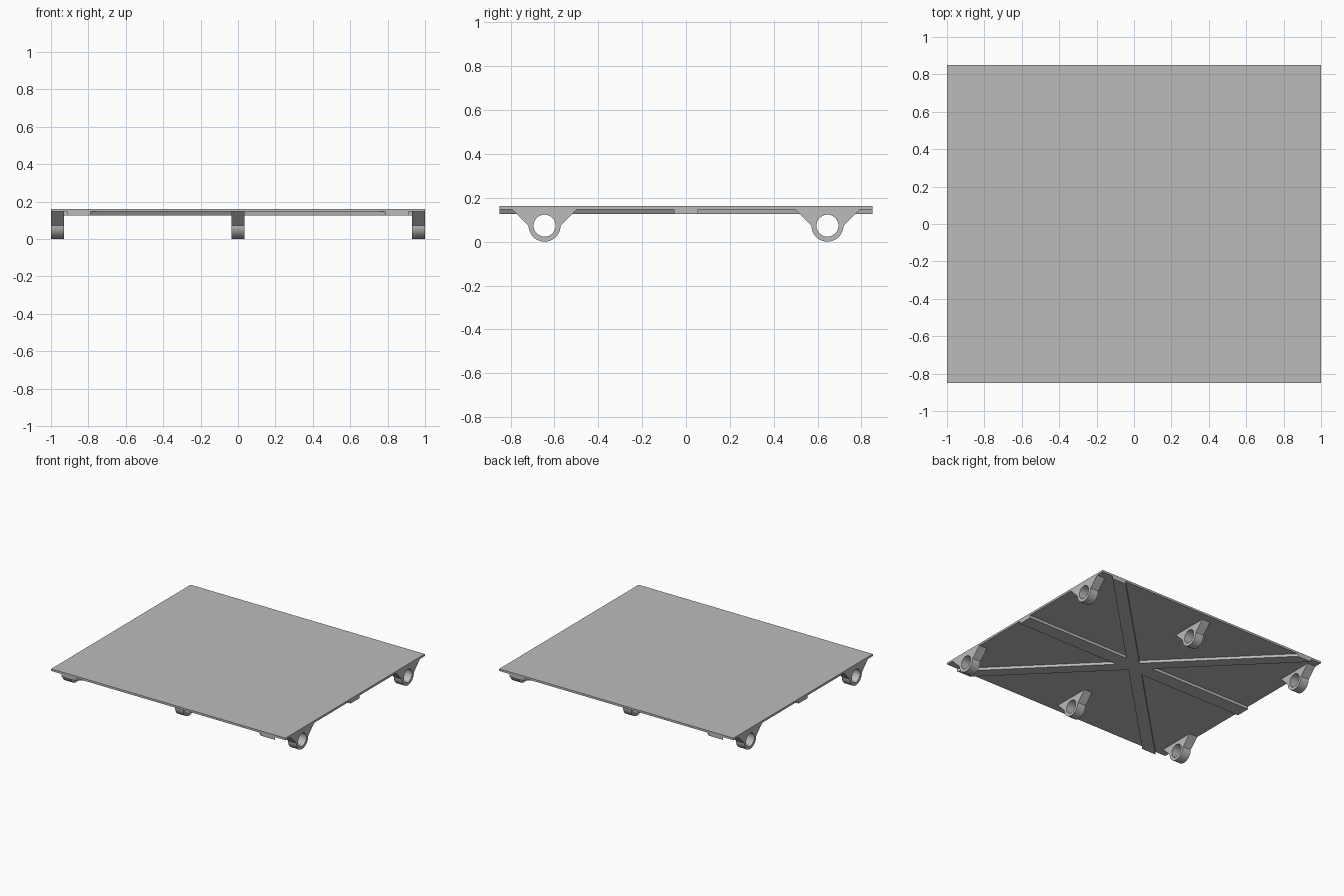
import bpy
import bmesh
from math import radians, cos, sin, pi
from mathutils import Vector
from mathutils.geometry import intersect_line_line

cube = bpy.data.objects.get("Cube")
if cube:
    bpy.data.objects.remove(cube, do_unlink=True)

grey = bpy.data.materials.new("plain grey")
grey.use_nodes = True
colour = (0.5, 0.5, 0.5, 1)
grey.diffuse_color = colour
grey.node_tree.nodes["Principled BSDF"].inputs["Base Color"].default_value = colour

HALF_X, HALF_Y = 1.0, 0.85
RIB_Z, PLATE_Z, TOP_Z = 0.125, 0.146, 0.162


def prism(name, loops, depth):
    """Fill closed loops (later loops are holes) and extrude along depth."""
    bm = bmesh.new()
    edges = []
    for loop in loops:
        vs = [bm.verts.new(p) for p in loop]
        edges += [bm.edges.new((a, b)) for a, b in zip(vs, vs[1:] + vs[:1])]
    bmesh.ops.triangle_fill(bm, edges=edges, use_beauty=True)
    out = bmesh.ops.extrude_face_region(bm, geom=bm.faces[:], use_keep_orig=True)
    bmesh.ops.translate(bm, vec=depth,
                        verts=[g for g in out["geom"] if isinstance(g, bmesh.types.BMVert)])
    bmesh.ops.recalc_face_normals(bm, faces=bm.faces[:])
    mesh = bpy.data.meshes.new(name)
    bm.to_mesh(mesh)
    bm.free()
    mesh.materials.append(grey)
    obj = bpy.data.objects.new(name, mesh)
    bpy.context.collection.objects.link(obj)
    return obj


# Deck plate
corners = [(-HALF_X, -HALF_Y), (HALF_X, -HALF_Y), (HALF_X, HALF_Y), (-HALF_X, HALF_Y)]
prism("deck_plate", [[(x, y, PLATE_Z) for x, y in corners]], (0, 0, TOP_Z - PLATE_Z))

# Star of six ribs under the deck: one pair across, two diagonal pairs
arms = []
for degrees in (0, 45, 135, 180, 225, 315):
    d = Vector((cos(radians(degrees)), sin(radians(degrees)), 0))
    side = Vector((-d.y, d.x, 0))
    straight = degrees % 180 == 0
    width = 0.055 if straight else 0.043
    ends = []
    for s in (-1, 1):
        start = side * width * s
        if straight:
            reach = HALF_X
        else:
            reach = (HALF_Y - start.y * (1 if d.y > 0 else -1)) / abs(d.y)
        ends.append((start, start + d * reach))
    arms.append(ends)

outline = []
for arm, following in zip(arms, arms[1:] + arms[:1]):
    outline += [arm[0][1], arm[1][1], intersect_line_line(*arm[1], *following[0])[0]]
prism("underside_ribs", [[(p.x, p.y, RIB_Z) for p in outline]], (0, 0, PLATE_Z - RIB_Z))

# Hanging bracket with a round eye
EYE_Z, OUTER, INNER, WIDTH, SEGMENTS = 0.073, 0.073, 0.05, 0.07, 48
shape = [(0, OUTER * cos(pi + pi * i / 24), EYE_Z + OUTER * sin(pi + pi * i / 24))
         for i in range(25)]
flare = OUTER + PLATE_Z - EYE_Z
shape += [(0, flare, PLATE_Z), (0, -flare, PLATE_Z)]
eye = [(0, INNER * cos(2 * pi * i / SEGMENTS), EYE_Z + INNER * sin(2 * pi * i / SEGMENTS))
       for i in range(SEGMENTS)]
bracket = prism("bracket", [shape, eye], (WIDTH, 0, 0))
bpy.ops.object.select_all(action="DESELECT")
bracket.select_set(True)
bpy.context.view_layer.objects.active = bracket
bpy.ops.object.shade_smooth_by_angle(angle=radians(30))

# Two rows of three brackets
mesh = bracket.data
bpy.data.objects.remove(bracket)
for row, y in (("front", -0.645), ("back", 0.645)):
    for place, x in (("right", -HALF_X), ("middle", -WIDTH / 2), ("left", HALF_X - WIDTH)):
        copy = bpy.data.objects.new(f"{row}_{place}_bracket", mesh)
        copy.location = (x, y, 0)
        bpy.context.collection.objects.link(copy)
